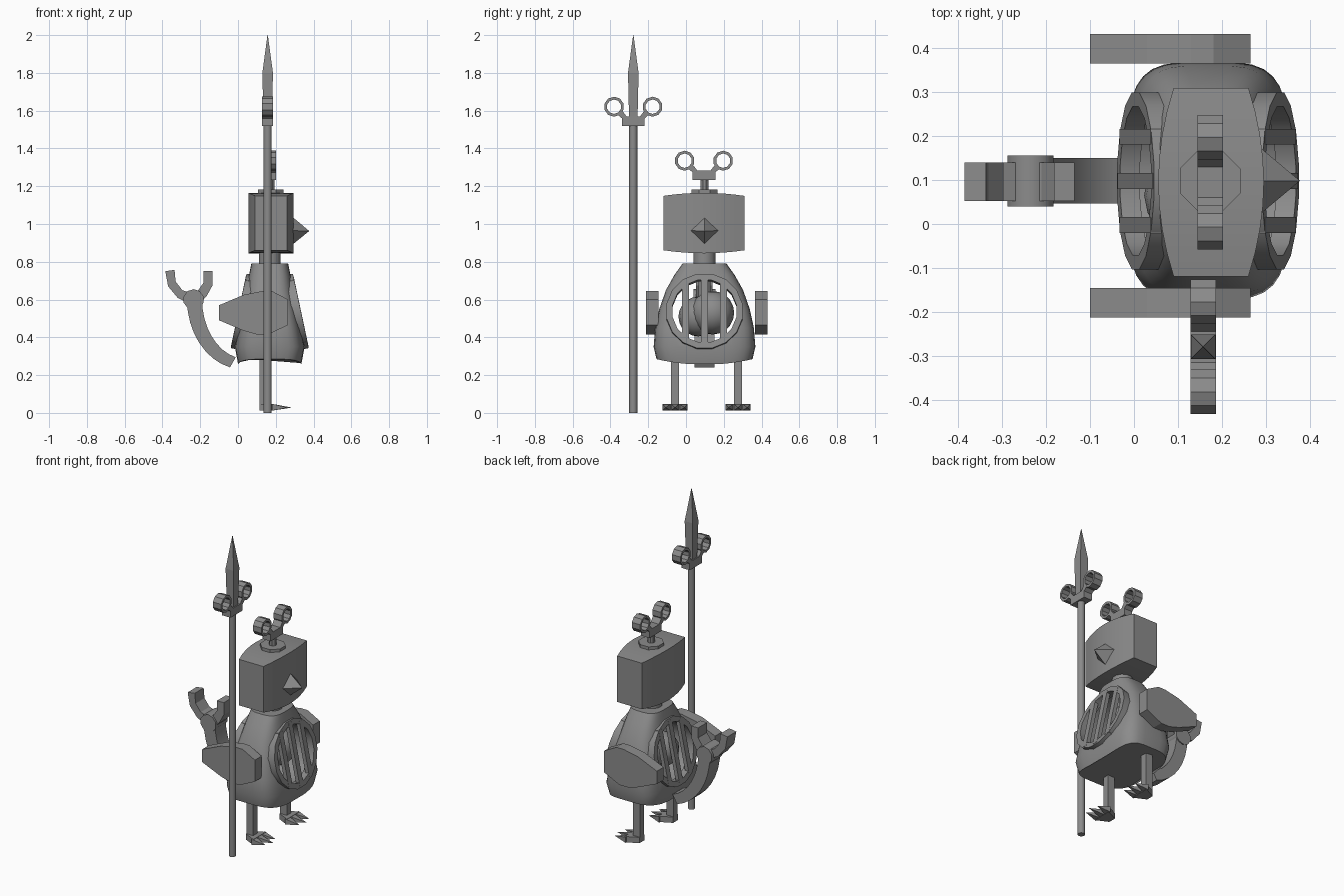
import bpy, bmesh, math
from mathutils import Matrix, Vector

cube = bpy.data.objects.get("Cube")
if cube:
    bpy.data.objects.remove(cube)

metal = bpy.data.materials.new("grey_metal")
metal.use_nodes = True
GREY = (0.26, 0.26, 0.26, 1)
metal.diffuse_color = GREY
metal.node_tree.nodes["Principled BSDF"].inputs["Base Color"].default_value = GREY

CX, CY = 0.168, 0.098   # body axis


def mesh(name, verts, faces, smooth=None, matrix=None):
    me = bpy.data.meshes.new(name)
    me.from_pydata(verts, [], faces)
    bm = bmesh.new()
    bm.from_mesh(me)
    if matrix:
        bm.transform(matrix)
    bmesh.ops.recalc_face_normals(bm, faces=bm.faces)
    bm.to_mesh(me)
    bm.free()
    me.materials.append(metal)
    ob = bpy.data.objects.new(name, me)
    bpy.context.collection.objects.link(ob)
    if smooth:
        shade(ob, smooth)
    return ob


def shade(ob, angle):
    bpy.ops.object.select_all(action='DESELECT')
    ob.select_set(True)
    bpy.context.view_layer.objects.active = ob
    bpy.ops.object.shade_smooth_by_angle(angle=math.radians(angle))


def loft(name, rows, **kw):
    """Skin closed rows of equal length and cap both ends."""
    n = len(rows[0])
    faces = [(r * n + i, r * n + (i + 1) % n, (r + 1) * n + (i + 1) % n, (r + 1) * n + i)
             for r in range(len(rows) - 1) for i in range(n)]
    last = (len(rows) - 1) * n
    faces += [tuple(range(n)), tuple(range(last, last + n))]
    return mesh(name, [p for row in rows for p in row], faces, **kw)


def prism(name, pts, axis, lo, hi, **kw):
    """Extrude a 2D outline (x,z along y) or (y,z along x)."""
    place = (lambda p, d: (p[0], d, p[1])) if axis == 'y' else (lambda p, d: (d, p[0], p[1]))
    return loft(name, [[place(p, d) for p in pts] for d in (lo, hi)], **kw)


def circle(n, r, cy=0, cz=0):
    return [(cy + r * math.cos((i + .5) * math.tau / n), cz + r * math.sin((i + .5) * math.tau / n))
            for i in range(n)]


def column(name, n, r, x, y, z0, z1, **kw):
    return loft(name, [[(px, py, z) for px, py in circle(n, r, x, y)] for z in (z0, z1)], **kw)


def box(name, x0, x1, y0, y1, z0, z1, **kw):
    return prism(name, [(y0, z0), (y1, z0), (y1, z1), (y0, z1)], 'x', x0, x1, **kw)


def ring(name, n, r_out, r_in, depth, matrix, smooth=None):
    """Flat ring around the x axis."""
    h = depth / 2
    verts = [(x, a, b) for x, r in ((-h, r_out), (h, r_out), (h, r_in), (-h, r_in)) for a, b in circle(n, r)]
    faces = [(k * n + i, k * n + (i + 1) % n, (k + 1) % 4 * n + (i + 1) % n, (k + 1) % 4 * n + i)
             for k in range(4) for i in range(n)]
    return mesh(name, verts, faces, smooth, matrix)


def ball(name, r, loc):
    me = bpy.data.meshes.new(name)
    bm = bmesh.new()
    bmesh.ops.create_uvsphere(bm, u_segments=16, v_segments=10, radius=r, matrix=Matrix.Translation(loc))
    bm.to_mesh(me)
    bm.free()
    me.materials.append(metal)
    ob = bpy.data.objects.new(name, me)
    bpy.context.collection.objects.link(ob)
    shade(ob, 40)


def key_bow(name, x, y, z):
    """Key handle: forked base with two round loops."""
    half = [(.06, 0), (.06, .04), (.085, .062), (.062, .085), (.035, .05)]
    pts = half + [(-a, b) for a, b in reversed(half)]
    prism(name + "_fork", [(y + a, z + b) for a, b in pts], 'x', x - .029, x + .029)
    for s in (-1, 1):
        ring(name + "_loop", 10, .053, .038, .058, Matrix.Translation((x, y + s * .102, z + .102)), 30)


# Body: rounded-box rows with an arched underside
ROWS = ((.255, .168, .255), (.35, .185, .27), (.45, .164, .262), (.55, .144, .24),
        (.65, .125, .205), (.73, .11, .16), (.79, .098, .117))
N = 32
rows = []
for k, (z, hx, hy) in enumerate(ROWS):
    row = []
    for i in range(N):
        a = (i + .5) * math.tau / N
        c, s = math.cos(a), math.sin(a)
        power = .5 if k < 4 else .62
        x = math.copysign(abs(c) ** power, c)
        y = math.copysign(abs(s) ** power, s)
        row.append((CX + hx * x, CY + hy * y, z + (.03 * y * y if k == 0 else 0)))
    rows.append(row)
body = loft("body", rows)

# Round window tunnel cut through the body
cutter = prism("window_cutter", circle(24, .178, CY, .53), 'x', -.3, .7)
cutter.hide_render = True
cutter.hide_viewport = True
cut = body.modifiers.new("window", 'BOOLEAN')
cut.object = cutter
cut.solver = 'EXACT'
bpy.context.view_layer.objects.active = body
body.select_set(True)
bpy.ops.object.modifier_apply(modifier="window")
bpy.data.objects.remove(cutter)
shade(body, 32)

# Tilted window frames with three bars each, on both faces
for s, side in ((1, "front"), (-1, "rear")):
    tilt = (Matrix.Translation((CX + s * .142, CY, .535))
            @ Matrix.Rotation(-s * math.radians(12), 4, 'Y'))
    ring(side + "_window_frame", 16, .205, .172, .046, tilt, 30)
    for d in (-.1, 0, .1):
        reach = .19 if d == 0 else .168
        box(side + "_window_bar", -.012 + s * .012, .012 + s * .012, d - .018, d + .018,
            -reach, reach, matrix=tilt)

# Core inside the window
ball("core_ball", .115, (CX, .14, .53))
ball("core_rear_ball", .105, (CX - .04, .065, .51))
column("core_pin", 8, .035, CX, CY, .6, .73)

# Neck and barrelled head
column("neck", 12, .06, CX, CY, .77, .87, smooth=35)
head = []
for k in range(9):
    t = k / 4 - 1
    hx, hz = .12 - .035 * t * t, .16 - .016 * t * t
    y = CY - .003 + .214 * t
    head.append([(CX + .007 + a * hx, y, 1.005 + b * hz) for a, b in ((-1, -1), (1, -1), (1, 1), (-1, 1))])
loft("head", head, smooth=30)
mesh("beak", [(.285, CY, 1.04), (.285, CY + .077, .965), (.285, CY, .888), (.285, CY - .077, .965),
              (.377, CY, .963)], [(0, 1, 2, 3), (0, 1, 4), (1, 2, 4), (2, 3, 4), (3, 0, 4)])

# Wind-up key on the head
column("key_plate", 8, .074, CX + .005, CY, 1.15, 1.182)
column("key_stem", 8, .022, CX + .005, CY, 1.17, 1.24)
key_bow("key", CX + .005, CY - .003, 1.233)

# Wings on both flanks
WING = [(-.1, .57), (.03, .625), (.13, .645), (.18, .645), (.265, .60), (.265, .465),
        (.16, .415), (.1, .415), (.03, .435), (-.1, .49)]
for name, lo in (("right_wing", -.212), ("left_wing", .364)):
    prism(name, WING, 'y', lo, lo + .067)

# Legs and three-toed feet
for name, y in (("right", -.058), ("left", .275)):
    box(name + "_leg", .113, .16, y - .021, y + .021, .02, .3)
    loft(name + "_foot", [[(x, y - w, .012), (x, y + w, .012), (x, y + w, .048), (x, y - w, .048)]
                          for x, w in ((.113, .024), (.19, .062))])
    for d in (-1, 0, 1):
        c = y + d * .044
        base = [(.18, c - .022, .012), (.18, c + .022, .012), (.18, c + .022, .048), (.18, c - .022, .048)]
        mesh(name + "_toe", base + [(.285 - .02 * abs(d), c + d * .006, .028)],
             [(0, 1, 2, 3), (0, 1, 4), (1, 2, 4), (2, 3, 4), (3, 0, 4)])

# Curved tail arm, joint and gripping claw
outer, inner = [], []
for k in range(9):
    a = math.radians(180 + 9.5 * k)
    outer.append((.03 + .30 * math.cos(a), .60 + .37 * math.sin(a)))
    inner.append((.045 + .235 * math.cos(a), .60 + .315 * math.sin(a)))
prism("tail_arm", outer + inner[::-1], 'y', .046, .15, smooth=30)
prism("tail_joint", circle(10, .055, -.235, .60), 'y', .04, .156, smooth=40)
CLAW = [(-.385, .75), (-.37, .67), (-.32, .61), (-.26, .58), (-.2, .58), (-.165, .62), (-.135, .675),
        (-.135, .752), (-.182, .752), (-.182, .69), (-.21, .65), (-.25, .635), (-.295, .65),
        (-.33, .695), (-.336, .757)]
prism("tail_claw", CLAW, 'y', .052, .14)

# Spear: shaft, forked guard and four-sided blade
SX, SY = .157, -.279
column("spear_shaft", 10, .022, SX, SY, 0, 1.53, smooth=40)
key_bow("spear_guard", SX, SY, 1.519)
loft("spear_blade", [[(SX + a * w, SY + b * w, z) for a, b in ((-1, -1), (1, -1), (1, 1), (-1, 1))]
                     for z, w in ((1.54, .022), (1.8, .028), (2.0, .001))])
